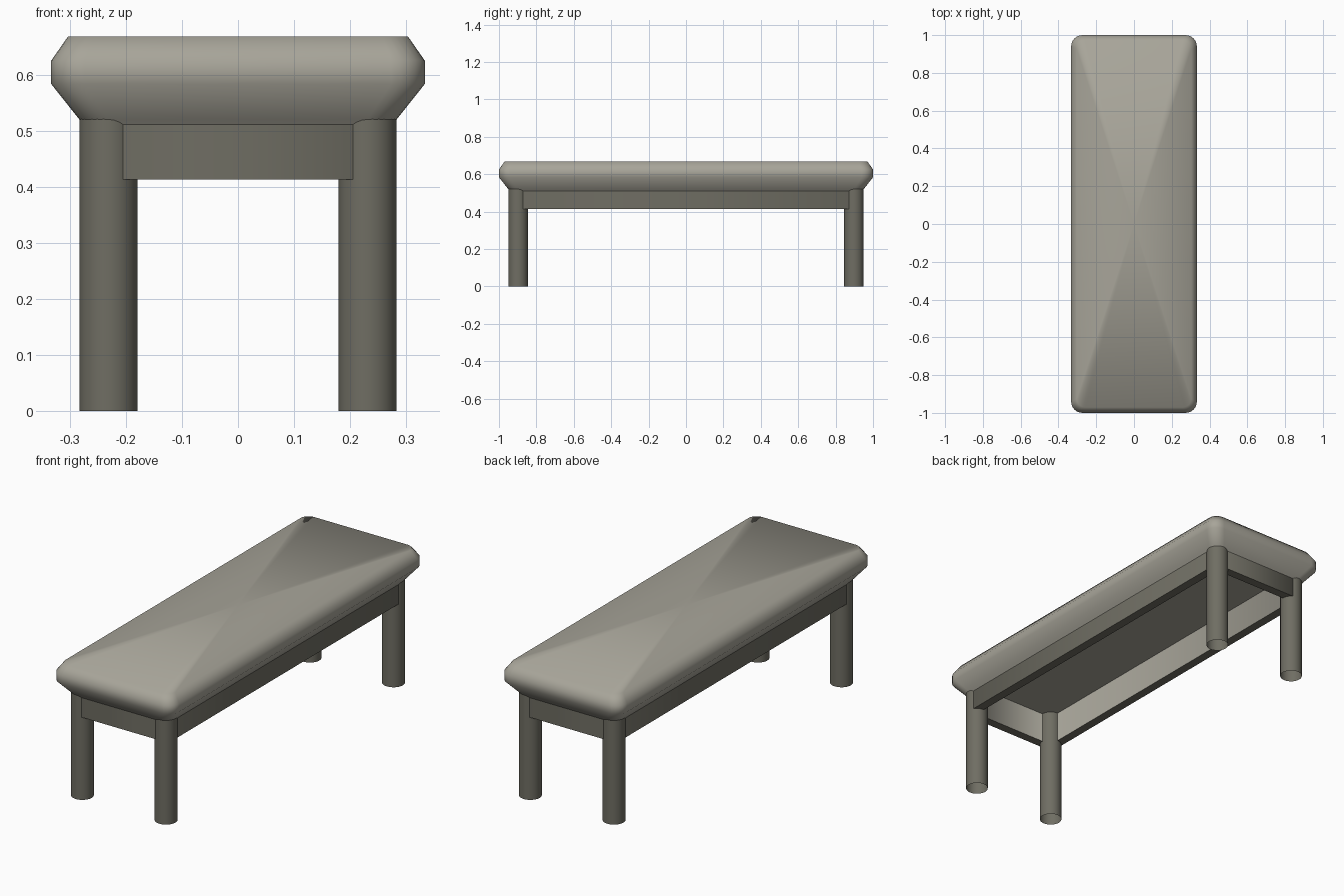
import bpy, bmesh, math

if "Cube" in bpy.data.objects:
    bpy.data.objects.remove(bpy.data.objects["Cube"])


def material(name, rgb):
    mat = bpy.data.materials.new(name)
    mat.diffuse_color = (*rgb, 1)
    mat.use_nodes = True
    mat.node_tree.nodes["Principled BSDF"].inputs["Base Color"].default_value = mat.diffuse_color
    return mat


PAD = material("pad_grey", (0.39, 0.375, 0.32))
FRAME = material("frame_dark", (0.16, 0.155, 0.125))


def finish(name, bm, angle, mats):
    bmesh.ops.recalc_face_normals(bm, faces=bm.faces)
    mesh = bpy.data.meshes.new(name)
    bm.to_mesh(mesh)
    bm.free()
    for m in mats:
        mesh.materials.append(m)
    ob = bpy.data.objects.new(name, mesh)
    bpy.context.collection.objects.link(ob)
    bpy.ops.object.select_all(action='DESELECT')
    ob.select_set(True)
    bpy.context.view_layer.objects.active = ob
    bpy.ops.object.shade_smooth_by_angle(angle=math.radians(angle))
    return ob


def rounded_loop(bm, hx, hy, r, z, segs=6):
    """Rounded rectangle of vertices, counter-clockwise."""
    loop = []
    for k, (sx, sy) in enumerate([(1, 1), (-1, 1), (-1, -1), (1, -1)]):
        for i in range(segs + 1):
            a = math.pi / 2 * (k + i / segs)
            loop.append(bm.verts.new((sx * (hx - r) + r * math.cos(a),
                                      sy * (hy - r) + r * math.sin(a), z)))
    return loop


def bridge(bm, a, b):
    n = len(a)
    return [bm.faces.new((a[i], a[(i + 1) % n], b[(i + 1) % n], b[i])) for i in range(n)]


# Cushion: stacked rounded rectangles (inset, corner radius, height), recessed underside
bm = bmesh.new()
profile = [(0.03, 0.045, 0.668), (0.0, 0.06, 0.625), (0.0, 0.06, 0.583),
           (0.05, 0.052, 0.52), (0.057, 0.046, 0.511), (0.066, 0.04, 0.565)]
loops = [rounded_loop(bm, 0.333 - d, 1.0 - d, r, z) for d, r, z in profile]
for a, b in zip(loops, loops[1:]):
    bridge(bm, a, b)
bm.faces.new(loops[-1])
bmesh.ops.poke(bm, faces=[bm.faces.new(loops[0])])
finish("seat_cushion", bm, 58, [PAD])


# Apron: rectangular frame with corners cut where the legs stand
def cut_rect(bm, hx, hy, c, z):
    pts = []
    for sx, sy in [(1, 1), (-1, 1), (-1, -1), (1, -1)]:
        pair = [(sx * hx, sy * (hy - c)), (sx * (hx - c), sy * hy)]
        pts += pair if sx * sy > 0 else pair[::-1]
    return [bm.verts.new((x, y, z)) for x, y in pts]


bm = bmesh.new()
T, CUT = 0.045, 0.071
inner_cut = CUT - T * (2 - math.sqrt(2))
rings = [cut_rect(bm, 0.276, 0.943, CUT, 0.413),
         cut_rect(bm, 0.276, 0.943, CUT, 0.568),
         cut_rect(bm, 0.276 - T, 0.943 - T, inner_cut, 0.568),
         cut_rect(bm, 0.276 - T, 0.943 - T, inner_cut, 0.413)]
for i in range(4):
    for f in bridge(bm, rings[i], rings[(i + 1) % 4]):
        f.material_index = 1 if i == 2 else 0  # inner walls match the pad
finish("apron_frame", bm, 50, [FRAME, PAD])

# Four round tube legs
TOP = 0.568
for yname, sy in (("front", -1), ("back", 1)):
    for xname, sx in (("left", -1), ("right", 1)):
        bm = bmesh.new()
        bmesh.ops.create_cone(bm, cap_ends=False, segments=32,
                              radius1=0.052, radius2=0.052, depth=TOP)
        bmesh.ops.translate(bm, verts=bm.verts, vec=(sx * 0.231, sy * 0.898, TOP / 2))
        finish(f"{yname}_{xname}_leg", bm, 40, [FRAME])
